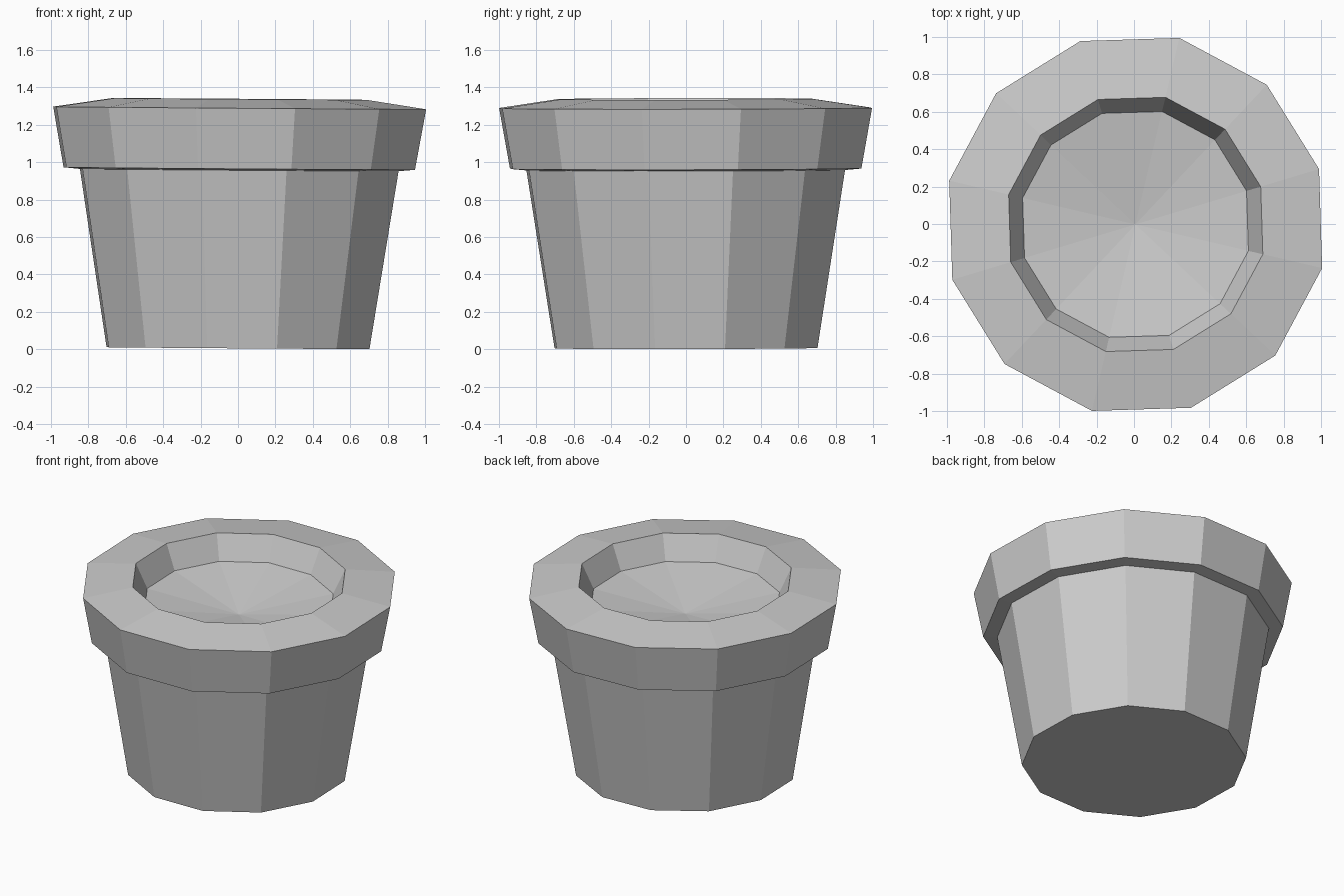
import bpy
import bmesh
from math import cos, sin, radians
from mathutils import Matrix

if "Cube" in bpy.data.objects:
    bpy.data.objects.remove(bpy.data.objects["Cube"], do_unlink=True)

SIDES = 12
TURN = radians(16.8)
# The whole pot leans very slightly
LEAN = (Matrix.Translation((0, 0, 0.006))
        @ Matrix.Rotation(radians(0.4), 4, 'Y')
        @ Matrix.Rotation(radians(0.1), 4, 'X'))

grey = bpy.data.materials.new("plain grey")
grey.use_nodes = True
colour = (0.6, 0.6, 0.6, 1)
grey.diffuse_color = colour
grey.node_tree.nodes["Principled BSDF"].inputs["Base Color"].default_value = colour


def ring(bm, radius, z):
    angles = [TURN + radians(360 / SIDES * i) for i in range(SIDES)]
    return [bm.verts.new((radius * cos(a), radius * sin(a), z)) for a in angles]


def finish(bm, name):
    mesh = bpy.data.meshes.new(name)
    bm.transform(LEAN)
    bm.to_mesh(mesh)
    bm.free()
    mesh.materials.append(grey)
    obj = bpy.data.objects.new(name, mesh)
    bpy.context.collection.objects.link(obj)


# Pot: tapered body, overhanging rim and inner wall, as (radius, height)
profile = [(0.722, 0), (0.875, 0.952), (0.965, 0.96), (1.024, 1.284),
           (0.698, 1.332), (0.62, 1.165)]
bm = bmesh.new()
rings = [ring(bm, r, z) for r, z in profile]
bm.faces.new(list(reversed(rings[0])))
for low, high in zip(rings, rings[1:]):
    for i in range(SIDES):
        j = (i + 1) % SIDES
        bm.faces.new((low[i], low[j], high[j], high[i]))
finish(bm, "pot")

# Soil: shallow dish sinking to the middle
bm = bmesh.new()
edge = ring(bm, 0.62, 1.165)
middle = bm.verts.new((0, 0, 1.075))
for i in range(SIDES):
    bm.faces.new((edge[i], edge[(i + 1) % SIDES], middle))
finish(bm, "soil")
